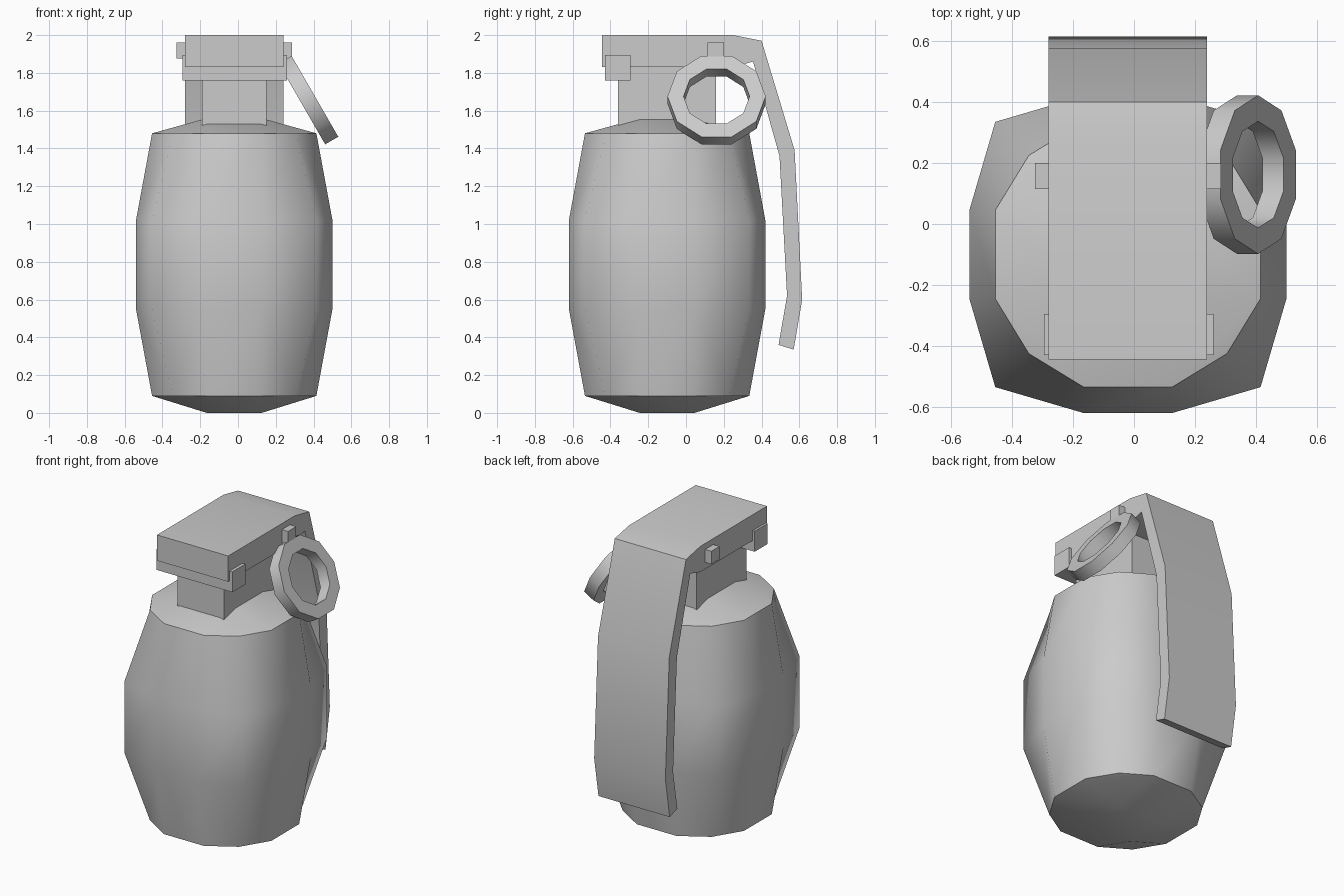
import bpy, bmesh, math
from mathutils import Matrix, Vector

if "Cube" in bpy.data.objects:
    bpy.data.objects.remove(bpy.data.objects["Cube"])

CX, CY = -0.02, -0.10   # axis of the body


def finish(bm, name, angle=None):
    bmesh.ops.recalc_face_normals(bm, faces=bm.faces[:])
    me = bpy.data.meshes.new(name)
    bm.to_mesh(me)
    bm.free()
    ob = bpy.data.objects.new(name, me)
    bpy.context.collection.objects.link(ob)
    if angle:
        bpy.ops.object.select_all(action='DESELECT')
        ob.select_set(True)
        bpy.context.view_layer.objects.active = ob
        bpy.ops.object.shade_smooth_by_angle(angle=math.radians(angle))
    return ob


def box(name, x0, x1, y0, y1, z0, z1):
    bm = bmesh.new()
    bmesh.ops.create_cube(bm, size=1)
    for v in bm.verts:
        v.co = ((x0 + x1) / 2 + v.co.x * (x1 - x0),
                (y0 + y1) / 2 + v.co.y * (y1 - y0),
                (z0 + z1) / 2 + v.co.z * (z1 - z0))
    return finish(bm, name)


# Body: twelve-sided rounded-square rings closed by square-topped caps
A = 0.145


def ring(bm, side, corner, z):
    pts = []
    for k in range(4):
        turn = Matrix.Rotation(k * math.pi / 2, 3, 'Z')
        for p in ((side, -A), (side, A), (corner, corner)):
            q = turn @ Vector((p[0], p[1], z))
            pts.append(bm.verts.new(q + Vector((CX, CY, 0))))
    return pts


bm = bmesh.new()
rings = [ring(bm, *r) for r in ((0.435, 0.325, 0.09), (0.52, 0.435, 0.55),
                                (0.52, 0.435, 1.02), (0.435, 0.325, 1.48))]
for level, (lo, hi) in enumerate(zip(rings, rings[1:])):
    for i in range(12):
        j = (i + 1) % 12
        quad = [lo[i], lo[j], hi[j], hi[i]]
        if level == 1 or i % 3 == 0:
            bm.faces.new(quad)
            continue
        # corner panels fold towards the narrow ring's corner point
        s = ((0 if level == 0 else 3) if i % 3 == 2 else (1 if level == 0 else 2))
        bm.faces.new((quad[s], quad[(s + 1) % 4], quad[(s + 2) % 4]))
        bm.faces.new((quad[s], quad[(s + 2) % 4], quad[(s + 3) % 4]))
for rim, z in ((rings[0], 0.0), (rings[3], 1.56)):
    sq = []
    for k in range(4):
        p = Matrix.Rotation(k * math.pi / 2, 3, 'Z') @ Vector((A, A, z))
        sq.append(bm.verts.new(p + Vector((CX, CY, 0))))
    bm.faces.new(sq)
    for k in range(4):
        b = 3 * k
        bm.faces.new((rim[b], rim[b + 1], sq[k], sq[k - 1]))
        bm.faces.new((rim[b + 1], rim[b + 2], rim[(b + 3) % 12], sq[k]))
    for i in range(12):
        bm.edges.get((rim[i], rim[(i + 1) % 12])).smooth = False
for f in bm.faces:
    f.smooth = True
finish(bm, "body")

# Neck block, hinge bar and safety pin
box("neck", -0.19, 0.15, -0.36, 0.16, 1.48, 1.84)
box("hinge_bar", -0.295, 0.26, -0.43, -0.295, 1.76, 1.895)
box("pin", -0.325, 0.285, 0.115, 0.20, 1.875, 1.96)

# Lever: side profile extruded across the width
profile = [(-0.445, 2.0), (0.25, 2.0), (0.40, 1.97), (0.575, 1.39),
           (0.615, 0.60), (0.57, 0.335), (0.49, 0.36), (0.535, 0.62),
           (0.495, 1.36), (0.355, 1.86), (0.25, 1.83), (-0.445, 1.83)]
bm = bmesh.new()
face = bm.faces.new([bm.verts.new((-0.28, y, z)) for y, z in profile])
ext = bmesh.ops.extrude_face_region(bm, geom=[face])
bmesh.ops.translate(bm, vec=(0.52, 0, 0),
                    verts=[g for g in ext["geom"] if isinstance(g, bmesh.types.BMVert)])
finish(bm, "lever", 30)

# Pull ring: rectangular section swept round ten sides, then tilted
bm = bmesh.new()
place = Matrix.Translation((0.3725, 0.162, 1.656)) @ Matrix.Rotation(-math.radians(30), 4, 'Y')
loops = []
for i in range(10):
    a = i * math.tau / 10
    loops.append([bm.verts.new(place @ Vector((x, r * math.cos(a), r * math.sin(a))))
                  for r, x in ((0.26, -0.04), (0.26, 0.04), (0.175, 0.04), (0.175, -0.04))])
for i in range(10):
    p, q = loops[i], loops[(i + 1) % 10]
    for k in range(4):
        bm.faces.new((p[k], p[(k + 1) % 4], q[(k + 1) % 4], q[k]))
finish(bm, "pull_ring", 40)
